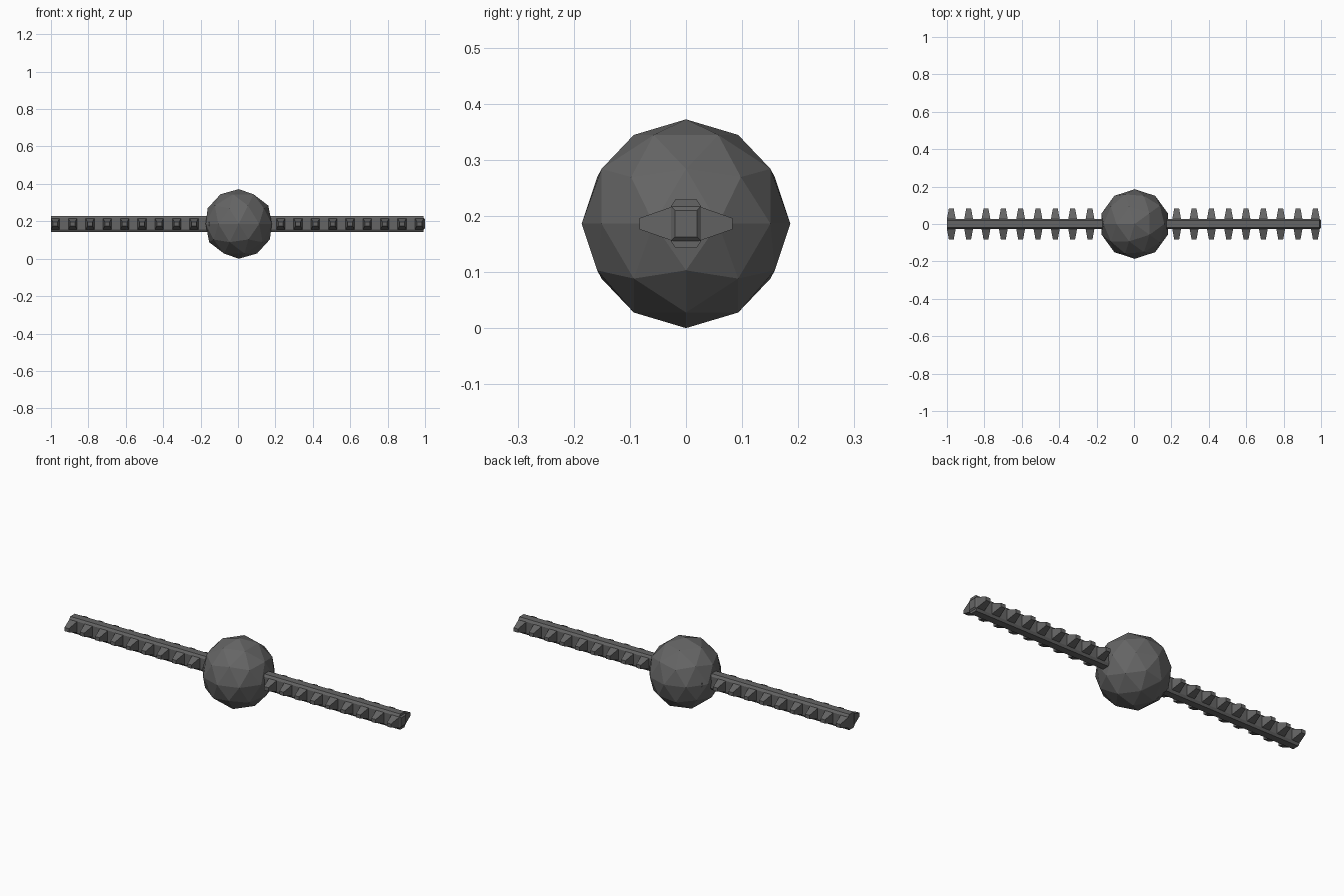
import bpy, bmesh
from math import pi

cube = bpy.data.objects.get("Cube")
if cube:
    bpy.data.objects.remove(cube, do_unlink=True)

R = 0.186            # ball radius, also the height of the bar axis
X0, X1 = -1.0, 0.993  # bar ends before the small end cap
SEGMENTS = 43
STEP = (X1 - X0) / SEGMENTS
SIDE_Y, SIDE_Z = 0.027, 0.031

metal = bpy.data.materials.new("dark grey")
colour = (0.13, 0.13, 0.13, 1)
metal.use_nodes = True
metal.diffuse_color = colour
metal.node_tree.nodes["Principled BSDF"].inputs["Base Color"].default_value = colour


def finish(bm, name, location):
    bmesh.ops.recalc_face_normals(bm, faces=bm.faces)
    mesh = bpy.data.meshes.new(name)
    bm.to_mesh(mesh)
    bm.free()
    mesh.materials.append(metal)
    obj = bpy.data.objects.new(name, mesh)
    obj.location = location
    bpy.context.collection.objects.link(obj)


def loft(bm, rings):
    """Skin closed rings of points and cap both ends."""
    loops = [[bm.verts.new(p) for p in ring] for ring in rings]
    n = len(loops[0])
    for a, b in zip(loops, loops[1:]):
        for i in range(n):
            j = (i + 1) % n
            bm.faces.new((a[i], a[j], b[j], b[i]))
    bm.faces.new(loops[0])
    bm.faces.new(loops[-1])


def rectangle(half_a, half_b):
    return [(-half_a, -half_b), (half_a, -half_b), (half_a, half_b), (-half_a, half_b)]


# Faceted ball
bm = bmesh.new()
bmesh.ops.create_icosphere(bm, subdivisions=2, radius=R)
for v in bm.verts:
    v.co.x, v.co.y = -v.co.x, -v.co.y
finish(bm, "ball", (0.004, 0, R))

# Chamfered bar
corner = [(SIDE_Y, SIDE_Z), (0.019, 0.043)]
profile = corner + [(-y, z) for y, z in reversed(corner)]
profile += [(-y, -z) for y, z in profile]
bm = bmesh.new()
loft(bm, [[(x, y, z) for y, z in profile] for x in (X0, X1)])
finish(bm, "bar", (0, 0, R))

# Tapered end cap
bm = bmesh.new()
loft(bm, [[(x, y, z) for y, z in rectangle(a, b)]
          for x, a, b in ((X1, SIDE_Y, SIDE_Z), (1.0, 0.02, 0.024))])
finish(bm, "end_cap", (0, 0, R))

# Tapered teeth on alternate segments of both sides
bm = bmesh.new()
for i in range(0, SEGMENTS, 2):
    cx = X0 + (i + 0.5) * STEP
    for side in (-1, 1):
        loft(bm, [[(cx + x, side * y, z) for x, z in rectangle(a, b)]
                  for y, a, b in ((SIDE_Y - 0.004, STEP * 0.52, SIDE_Z),
                                  (0.083, 0.013, 0.01))])
finish(bm, "teeth", (0, 0, R))
